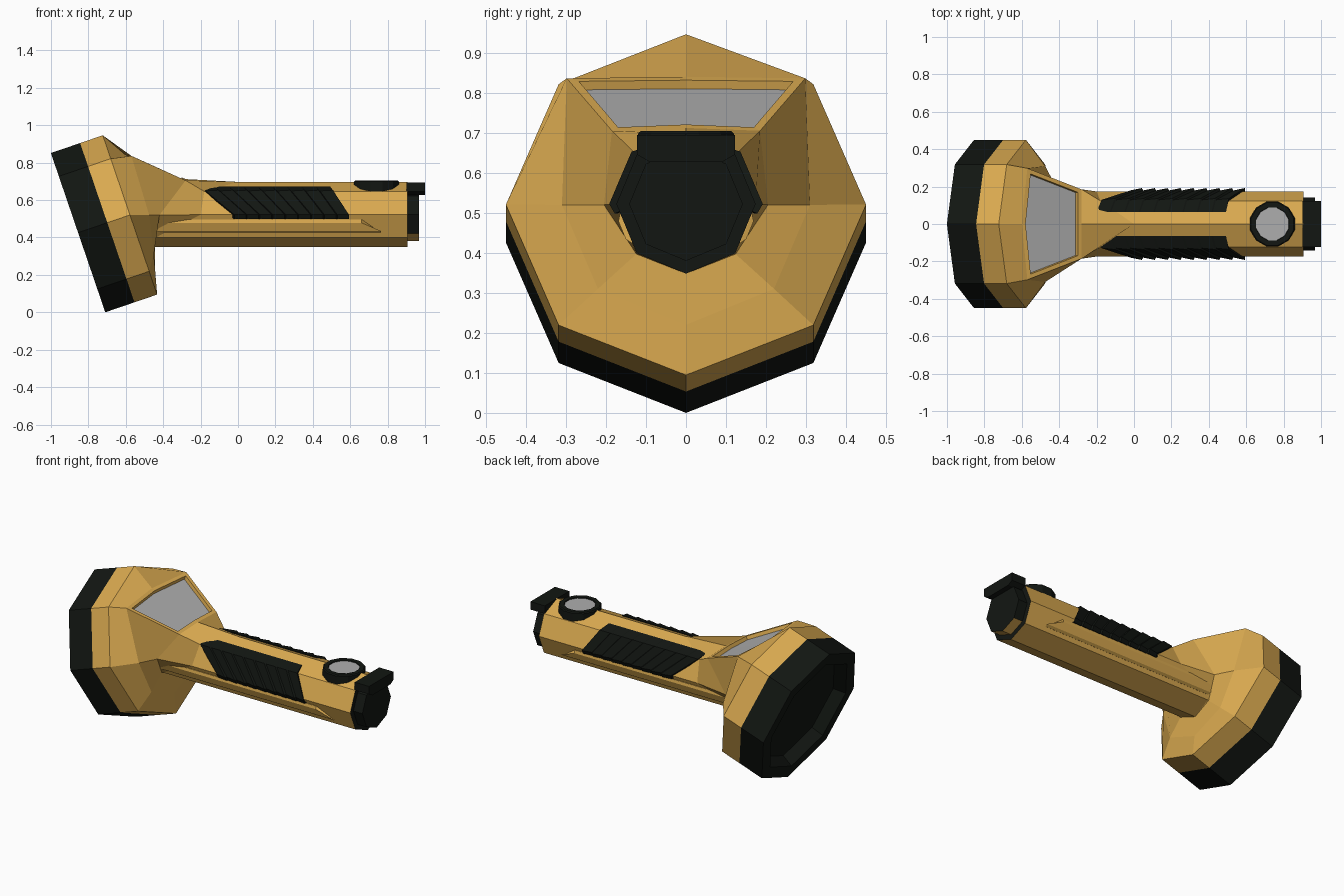
import bpy, bmesh
from math import sin, cos, pi, radians
from mathutils import Vector

if "Cube" in bpy.data.objects:
    bpy.data.objects.remove(bpy.data.objects["Cube"])


def material(name, color):
    m = bpy.data.materials.new(name)
    m.diffuse_color = (*color, 1)
    m.use_nodes = True
    m.node_tree.nodes["Principled BSDF"].inputs["Base Color"].default_value = m.diffuse_color
    return m


YELLOW = material("yellow_plastic", (0.7, 0.4, 0.08))
BLACK = material("black_rubber", (0.006, 0.008, 0.006))
GREY = material("grey_plate", (0.42, 0.42, 0.42))
MATS = [YELLOW, BLACK, GREY]


def finish(bm, name, recalc=True):
    if recalc:
        bmesh.ops.recalc_face_normals(bm, faces=bm.faces)
    me = bpy.data.meshes.new(name)
    bm.to_mesh(me)
    bm.free()
    for m in MATS:
        me.materials.append(m)
    ob = bpy.data.objects.new(name, me)
    bpy.context.collection.objects.link(ob)
    return ob


def loft(bm, rings, mats, cap_start=None, cap_end=None):
    """Skin closed rings; one material index per band, optional end caps."""
    vs = [[bm.verts.new(p) for p in r] for r in rings]
    n = len(vs[0])
    bands = []
    for a, b, m in zip(vs, vs[1:], mats):
        band = []
        for i in range(n):
            j = (i + 1) % n
            f = bm.faces.new((a[i], a[j], b[j], b[i]))
            f.material_index = m
            band.append(f)
        bands.append(band)
    for cap, r in ((cap_start, vs[0]), (cap_end, vs[-1])):
        if cap is not None:
            bm.faces.new(r).material_index = cap
    return bands


def mirrored(half):
    """Half ring top..bottom on +y completed to a full ring."""
    return half + [(x, -y, z) for x, y, z in half[-2:0:-1]]


# Tilted octagonal head
axis = Vector((0.946, 0, 0.323))
up = Vector((-0.323, 0, 0.946))
centre = Vector((-0.855, 0, 0.4257))


def head_ring(t, r):
    return [centre + axis * t + up * r * cos(i * pi / 4) + Vector((0, r * sin(i * pi / 4), 0))
            for i in range(8)]


def handle_ring(x, r):
    return [(x, r * sin(i * pi / 4), 0.522 + r * cos(i * pi / 4)) for i in range(8)]


neck1 = mirrored([(-0.60, 0, 0.84), (-0.57, 0.298, 0.836), (-0.475, 0.31, 0.52),
                  (-0.45, 0.22, 0.31), (-0.445, 0, 0.22)])
neck2 = mirrored([(-0.28, 0, 0.712), (-0.28, 0.185, 0.705), (-0.42, 0.205, 0.52),
                  (-0.445, 0.124, 0.397), (-0.45, 0, 0.348)])
neck3 = mirrored([(0.0, 0, 0.697), (-0.18, 0.124, 0.646), (-0.2, 0.174, 0.522),
                  (-0.42, 0.115, 0.41), (-0.42, 0, 0.36)])
bm = bmesh.new()
bands = loft(bm, [head_ring(0.07, 0.34), head_ring(0, 0.37), head_ring(0, 0.45),
                  head_ring(0.165, 0.45), head_ring(0.293, 0.45), neck1, neck2, neck3],
             [1, 1, 1, 0, 0, 0, 0], cap_start=1)
bmesh.ops.recalc_face_normals(bm, faces=bm.faces)
# Recessed window on top of the neck
window = [bands[5][0], bands[5][7]]
bmesh.ops.inset_region(bm, faces=window, thickness=0.022, use_even_offset=True)
bmesh.ops.inset_region(bm, faces=window, thickness=0.003, depth=-0.022, use_even_offset=True)
for f in window:
    f.material_index = 2
finish(bm, "lamp_head", recalc=False)

# Octagonal handle
bm = bmesh.new()
loft(bm, [handle_ring(-0.48, 0.174), handle_ring(0.905, 0.174)], [0], 0, 1)
finish(bm, "handle")

# Tail cap: yellow underside, black elsewhere
bm = bmesh.new()
band = loft(bm, [handle_ring(0.9, 0.142), handle_ring(0.967, 0.142)], [1], 1, 1)[0]
for i in (3, 4):
    band[i].material_index = 0
finish(bm, "tail_cap")

bm = bmesh.new()
loft(bm, [[(x, y, z) for y, z in ((-0.122, 0.695), (0.122, 0.695), (0.122, 0.645),
                                  (0.09, 0.627), (-0.09, 0.627), (-0.122, 0.645))]
          for x in (0.9, 1.0)], [1], 1, 1)
finish(bm, "tail_tab")

# Ribbed side grips with saw teeth, slanted along the handle
TEETH = 9
for side, label in ((-1, "front"), (1, "back")):
    bm = bmesh.new()
    rings = []
    for k in range(TEETH):
        for s, h in ((k / TEETH, 0.006), ((k + 0.9) / TEETH, 0.02)):
            a, c = -0.2 + 0.7 * s, -0.02 + 0.62 * s
            b = a * 0.85 + c * 0.15
            rings.append([(a, side * 0.065, 0.673), (b, side * (0.126 + h * 0.5), 0.647 + h * 0.3),
                          (c, side * (0.174 + h * 0.9), 0.522), (c, side * (0.168 + h * 0.5), 0.498),
                          (c, side * 0.15, 0.51), (a, side * 0.06, 0.62)])
    loft(bm, rings, [1] * (len(rings) - 1), 1, 1)
    finish(bm, "grip_" + label)

    # Raised rail below the grip
    bm = bmesh.new()
    outline = [(-0.46, 0.497), (0.66, 0.497), (0.765, 0.425), (-0.46, 0.425)]

    def rail(off, inset=0):
        pts = []
        for x, z in outline:
            z += -inset if z > 0.46 else inset
            y = 0.174 - (0.522 - z) * 0.414
            pts.append((x, side * (y + off * 0.92), z - off * 0.38))
        return pts

    loft(bm, [rail(-0.02), rail(0.002), rail(0.012, 0.014)], [0, 0], 0, 0)
    finish(bm, "rail_" + label)


# Round push button on top
def button_ring(r, z):
    return [(0.74 + r * cos(i * pi / 6 + pi / 12), r * sin(i * pi / 6 + pi / 12), z)
            for i in range(12)]


bm = bmesh.new()
loft(bm, [button_ring(0.124, 0.6), button_ring(0.124, 0.698), button_ring(0.118, 0.704),
          button_ring(0.092, 0.704), button_ring(0.09, 0.698)], [1] * 4, 1, 2)
finish(bm, "push_button")
